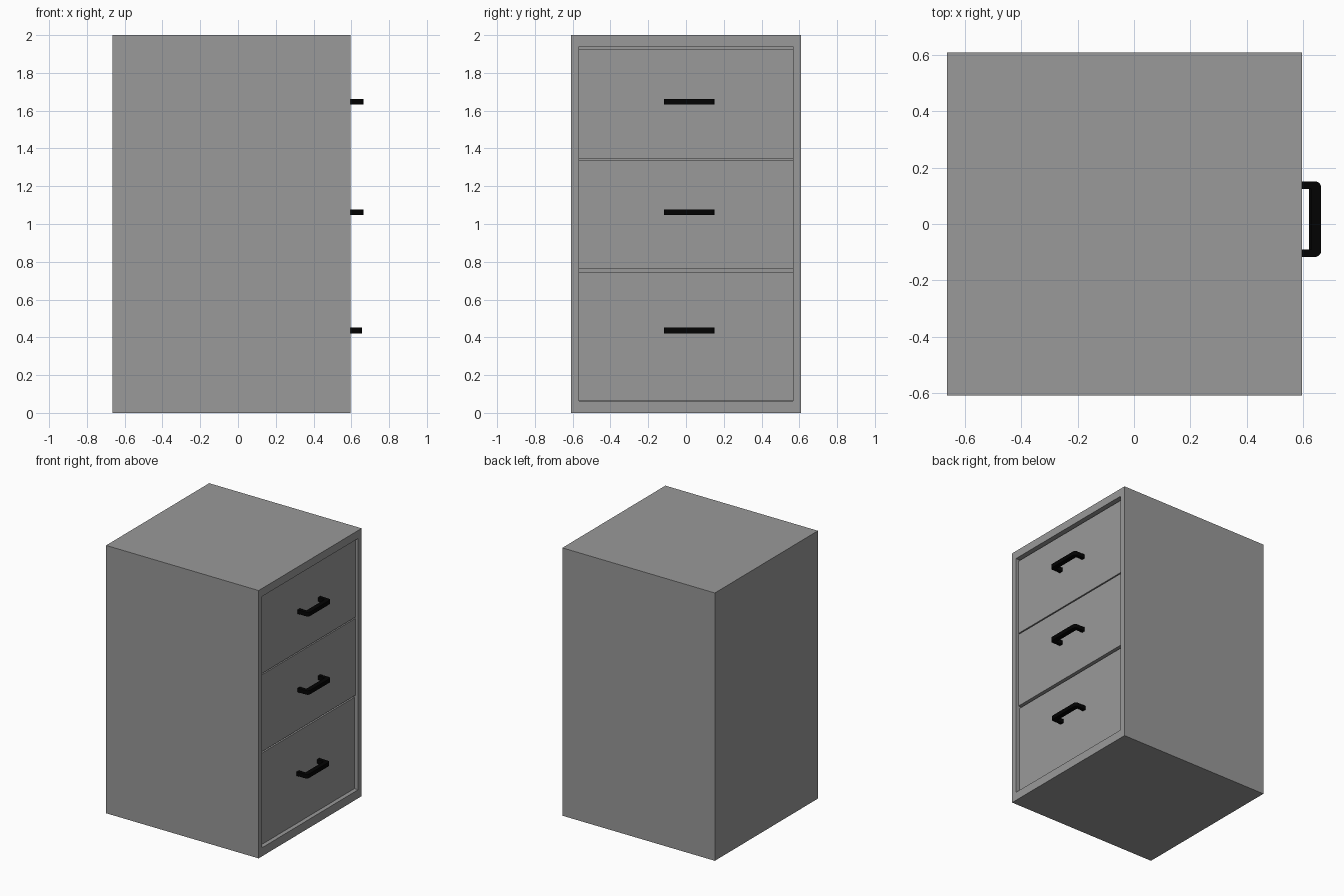
import bpy, bmesh, math

if "Cube" in bpy.data.objects:
    bpy.data.objects.remove(bpy.data.objects["Cube"])

X_BACK, X_FRONT = -0.664, 0.596      # cabinet depth runs along x, drawers face +x
HALF_W, HEIGHT = 0.608, 2.0
OPEN_W, OPEN_LO, OPEN_HI = 0.567, 0.064, 1.940


def material(name, value):
    mat = bpy.data.materials.new(name)
    mat.diffuse_color = (value, value, value, 1)
    mat.use_nodes = True
    mat.node_tree.nodes["Principled BSDF"].inputs["Base Color"].default_value = mat.diffuse_color
    return mat


black = material("black", 0.0008)
dark_grey = material("dark_grey", 0.32)


def finish(name, bm, mat):
    bmesh.ops.recalc_face_normals(bm, faces=bm.faces)
    mesh = bpy.data.meshes.new(name)
    bm.to_mesh(mesh)
    bm.free()
    mesh.materials.append(mat)
    obj = bpy.data.objects.new(name, mesh)
    bpy.context.collection.objects.link(obj)
    return obj


def open_box(name, lo, hi, axis, wall_lo, wall_hi, depth):
    """Box with a pocket: its +axis side is inset to a rectangle and pushed in."""
    bm = bmesh.new()
    bmesh.ops.create_cube(bm, size=1)
    for v in bm.verts:
        v.co = [lo[i] if v.co[i] < 0 else hi[i] for i in range(3)]
    face = max(bm.faces, key=lambda f: f.calc_center_median()[axis])
    bmesh.ops.inset_region(bm, faces=[face], thickness=0.01)
    for v in face.verts:
        for i in range(3):
            if i != axis:
                v.co[i] = wall_lo[i] if v.co[i] < (lo[i] + hi[i]) / 2 else wall_hi[i]
    pushed = bmesh.ops.extrude_discrete_faces(bm, faces=[face])["faces"][0]
    for v in pushed.verts:
        v.co[axis] -= depth
    return finish(name, bm, dark_grey)


def handle(name, x_base, x_tip, z):
    """Flat U-shaped pull with rounded outer corners."""
    y0, y1, leg, bar, r, half = -0.117, 0.151, 0.027, 0.035, 0.022, 0.015
    arc = [i * math.pi / 10 for i in range(6)]
    pts = [(x_base, y0)]
    pts += [(x_tip - r + r * math.sin(a), y0 + r - r * math.cos(a)) for a in arc]
    pts += [(x_tip - r + r * math.cos(a), y1 - r + r * math.sin(a)) for a in arc]
    pts += [(x_base, y1), (x_base, y1 - leg), (x_tip - bar, y1 - leg),
            (x_tip - bar, y0 + leg), (x_base, y0 + leg)]
    bm = bmesh.new()
    face = bm.faces.new([bm.verts.new((x, y, z - half)) for x, y in pts])
    for v in bmesh.ops.extrude_face_region(bm, geom=[face])["geom"]:
        if isinstance(v, bmesh.types.BMVert):
            v.co.z += 2 * half
    return finish(name, bm, black)


# Cabinet shell, open toward +x
open_box("cabinet_shell", (X_BACK, -HALF_W, 0), (X_FRONT, HALF_W, HEIGHT), 0,
         (0, -OPEN_W, OPEN_LO), (0, OPEN_W, OPEN_HI), 1.21)

# Drawers and pulls: name, bottom, top, handle height, setback of the front
drawers = [("top", 1.347, 1.926, 1.648, 0.022),
           ("middle", 0.764, 1.338, 1.063, 0.022),
           ("bottom", 0.065, 0.747, 0.436, 0.030)]
for name, z0, z1, hz, setback in drawers:
    front = X_FRONT - setback
    w = OPEN_W - 0.001
    open_box(name + "_drawer", (-0.58, -w, z0), (front, w, z1), 2,
             (-0.54, -w + 0.04, 0), (front - 0.04, w - 0.04, 0), z1 - z0 - 0.04)
    handle(name + "_handle", front - 0.005, front + 0.090, hz)
